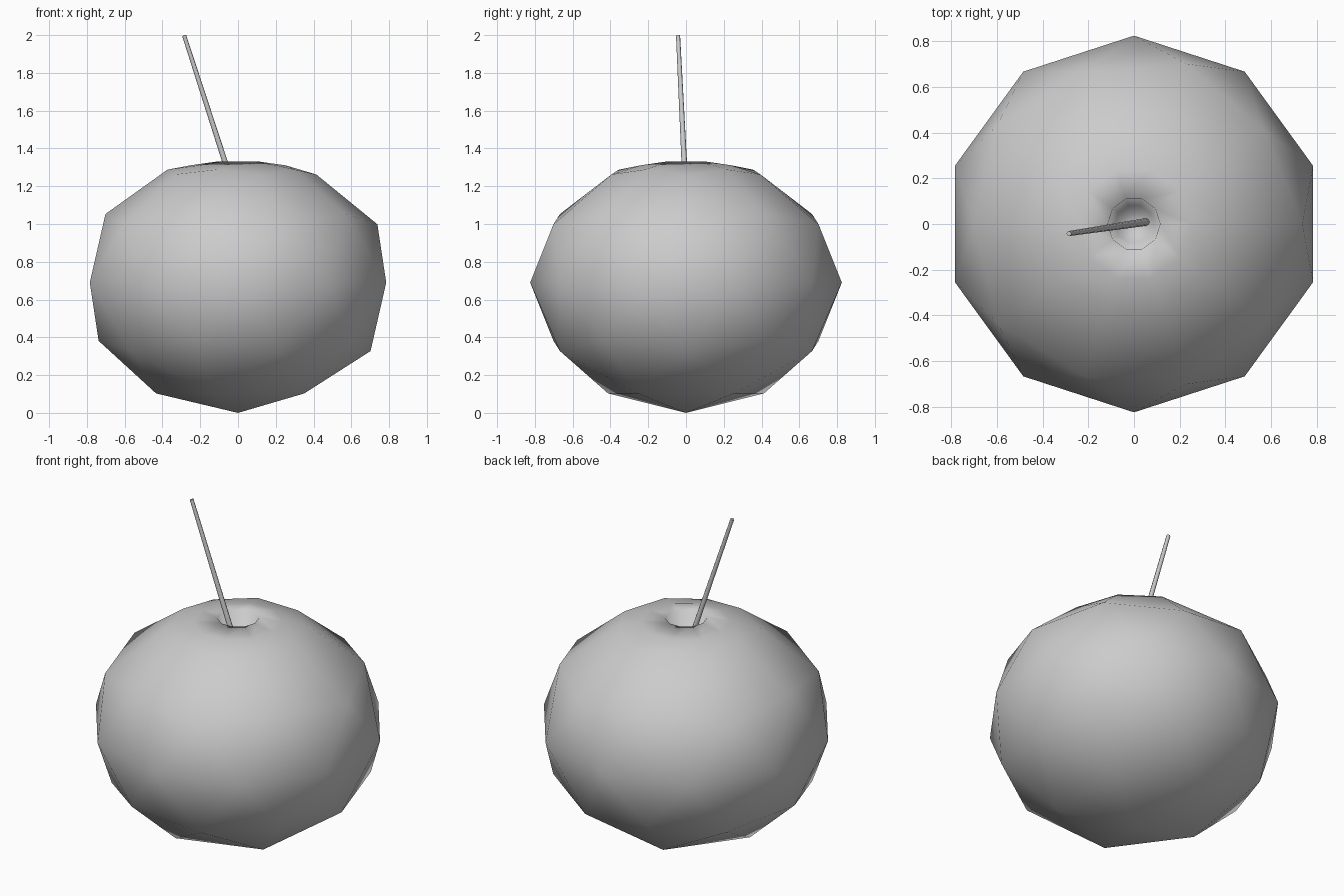
import bpy, bmesh, math
from mathutils import Vector, Matrix

if "Cube" in bpy.data.objects:
    bpy.data.objects.remove(bpy.data.objects["Cube"])

TAU = math.tau
R, H = 0.825, 0.69


def make_object(name, bm):
    bmesh.ops.recalc_face_normals(bm, faces=bm.faces[:])
    for f in bm.faces:
        f.smooth = True
    mesh = bpy.data.meshes.new(name)
    bm.to_mesh(mesh)
    bm.free()
    obj = bpy.data.objects.new(name, mesh)
    bpy.context.collection.objects.link(obj)
    return obj


# Fruit body: squashed low-poly sphere
bm = bmesh.new()
bmesh.ops.create_icosphere(bm, subdivisions=2, radius=1.0)
bmesh.ops.transform(bm, verts=bm.verts[:],
                    matrix=Matrix.Translation((0, 0, H)) @ Matrix.Diagonal((R, R, H, 1)))

# Open the top and double the number of points around the opening
top = max(bm.verts[:], key=lambda v: v.co.z)
bmesh.ops.delete(bm, geom=[top], context='VERTS')
border = [e for e in bm.edges if e.is_boundary]
bmesh.ops.bisect_edges(bm, edges=border, cuts=1)
bmesh.ops.triangulate(bm, faces=[f for f in bm.faces if len(f.verts) > 3],
                      quad_method='SHORT_EDGE')

# Corners of the opening sit lower and wider than the points between them
ring = [v for v in bm.verts if v.co.z > 1.2]
for v in ring:
    radius, z = (0.415, 1.262) if v.co.xy.length > 0.39 else (0.373, 1.288)
    d = v.co.xy.normalized() * radius
    v.co = (d.x, d.y, z)
ring.sort(key=lambda v: (math.atan2(v.co.y, v.co.x) + 0.05) % TAU)

# Shoulder, rim and stem hollow
for radius, z in [(0.25, 1.311), (0.115, 1.33), (0.085, 0.96)]:
    new = [bm.verts.new((radius * math.cos(TAU * i / 10), radius * math.sin(TAU * i / 10), z))
           for i in range(10)]
    for i in range(10):
        j = (i + 1) % 10
        bm.faces.new((ring[i], ring[j], new[j], new[i]))
    ring = new
bm.faces.new(ring)
make_object("fruit_body", bm)

# Stem: thin leaning tapered rod
base, tip = Vector((0.06, 0.01, 0.93)), Vector((-0.285, -0.042, 1.998))
axis = tip - base
bm = bmesh.new()
bmesh.ops.create_cone(bm, cap_ends=True, segments=8, radius1=0.017, radius2=0.011,
                      depth=axis.length)
rot = axis.to_track_quat('Z', 'Y').to_matrix().to_4x4()
bmesh.ops.transform(bm, verts=bm.verts[:], matrix=Matrix.Translation((base + tip) / 2) @ rot)
stem = make_object("stem", bm)
for p in stem.data.polygons:
    p.use_smooth = len(p.vertices) == 4
